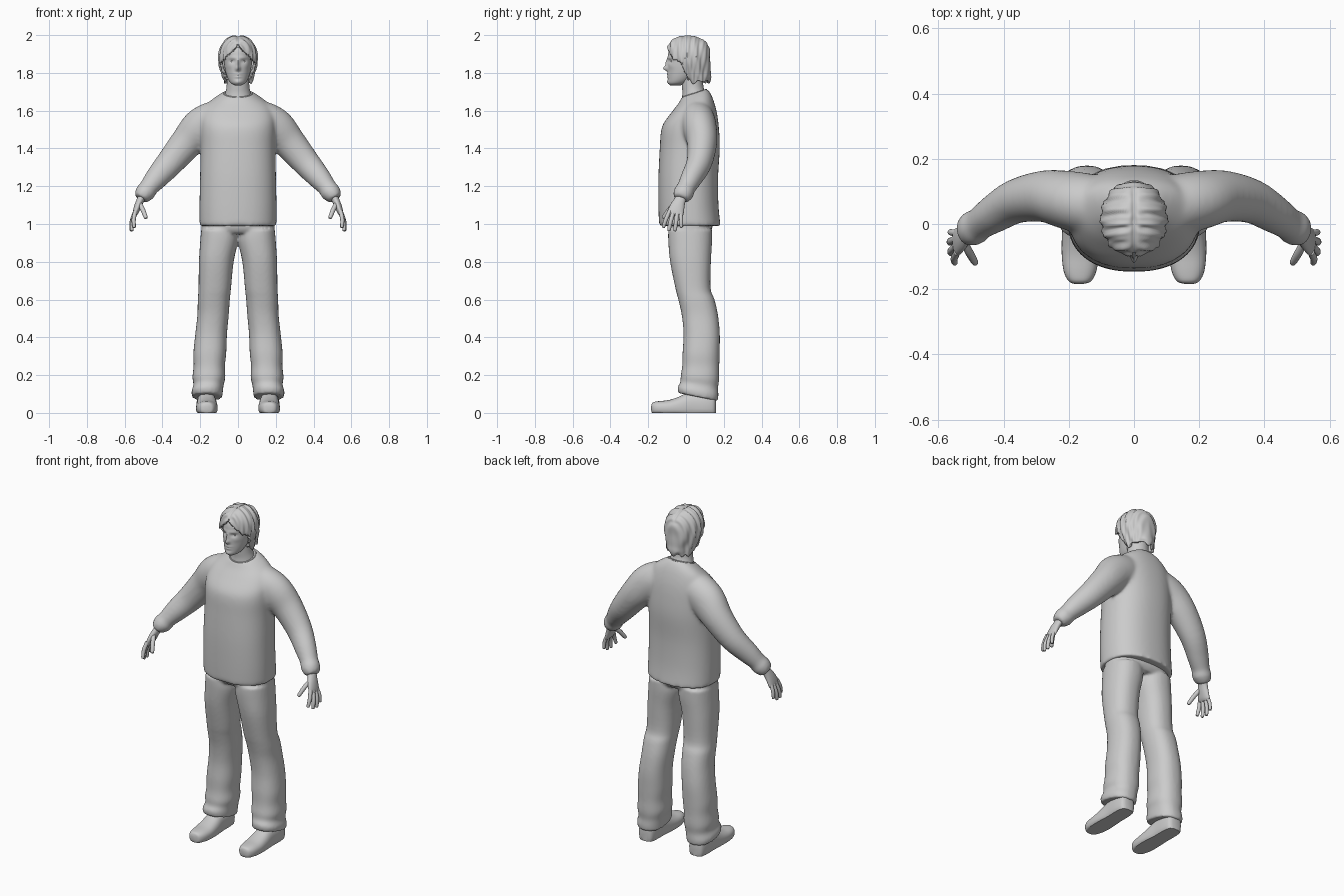
import bpy, bmesh, math
from mathutils import Vector

cube = bpy.data.objects.get("Cube")
if cube:
    bpy.data.objects.remove(cube)

grey = bpy.data.materials.new("plain grey")
grey.use_nodes = True
GREY = (0.6, 0.6, 0.6, 1)
grey.diffuse_color = GREY
grey.node_tree.nodes["Principled BSDF"].inputs["Base Color"].default_value = GREY


def spline(keys, steps):
    """Smooth interpolation through rows of numbers."""
    rows = []
    for i in range(len(keys) - 1):
        a, b, c, d = (keys[max(0, min(len(keys) - 1, i + k))] for k in (-1, 0, 1, 2))
        for s in range(steps):
            t = s / steps
            rows.append([q + 0.5 * t * (r - p + t * (2*p - 5*q + 4*r - w + t * (3*(q - r) + w - p)))
                         for p, q, r, w in zip(a, b, c, d)])
    return rows + [list(keys[-1])]


def loft(bm, keys, sides=32, steps=4, power=2.0, ref=None, warp=None, flip=1):
    """Skin rings (x, y, z, width, depth); flat rings, or across the path if ref is given."""
    rows = spline(keys, steps)
    rings = []
    for i, (x, y, z, ra, rb) in enumerate(rows):
        u, v = Vector((1, 0, 0)), Vector((0, 1, 0))
        if ref:
            t = Vector(rows[min(i + 1, len(rows) - 1)][:3]) - Vector(rows[max(i - 1, 0)][:3])
            t.normalize()
            v = Vector(ref)
            v = (v - t * v.dot(t)).normalized()
            u = v.cross(t)
        ring = []
        for k in range(sides):
            a = math.tau * k / sides
            c, s = math.cos(a), math.sin(a)
            p = Vector((x, y, z)) + u * (ra * math.copysign(abs(c) ** (2 / power), c)) \
                + v * (rb * math.copysign(abs(s) ** (2 / power), s))
            if warp:
                p = warp(p)
            ring.append(bm.verts.new((p.x * flip, p.y, p.z)))
        rings.append(ring)
    for r, q in zip(rings, rings[1:]):
        for k in range(sides):
            n = (k + 1) % sides
            bm.faces.new((r[k], r[n], q[n], q[k]))
    bm.faces.new(rings[0][::-1])
    bm.faces.new(rings[-1])


def finish(bm, name, voxel=0, soften=5, angle=60):
    bmesh.ops.recalc_face_normals(bm, faces=bm.faces)
    mesh = bpy.data.meshes.new(name)
    bm.to_mesh(mesh)
    bm.free()
    obj = bpy.data.objects.new(name, mesh)
    bpy.context.collection.objects.link(obj)
    mesh.materials.append(grey)
    bpy.ops.object.select_all(action='DESELECT')
    obj.select_set(True)
    bpy.context.view_layer.objects.active = obj
    if voxel:
        # Fuse overlapping pieces into one cloth surface
        remesh = obj.modifiers.new("fuse", 'REMESH')
        remesh.mode = 'VOXEL'
        remesh.voxel_size = voxel
        remesh.use_smooth_shade = True
        smooth = obj.modifiers.new("soften", 'SMOOTH')
        smooth.factor = 0.5
        smooth.iterations = soften
    bpy.ops.object.shade_smooth_by_angle(angle=math.radians(angle))
    return obj


def ramp(lo, hi, v):
    t = max(0, min(1, (v - lo) / (hi - lo)))
    return t * t * (3 - 2 * t)


# Sweater: body with a sloping neckline, fused with both sleeves
def slope_neck(p):
    return Vector((p.x, p.y, p.z + 0.33 * (p.y - 0.05) * ramp(1.5, 1.69, p.z)))


bm = bmesh.new()
loft(bm, [(0, .02, .99, .204, .163), (0, .013, 1.1, .204, .159), (0, .012, 1.25, .201, .158),
          (0, .02, 1.4, .198, .159), (0, .022, 1.5, .2, .153), (0, .03, 1.57, .195, .135),
          (0, .038, 1.63, .168, .108), (0, .045, 1.67, .118, .083), (0, .045, 1.697, .075, .066)],
     sides=48, power=2.3, warp=slope_neck)
for side in (1, -1):
    loft(bm, [(.06, .05, 1.57, .085, .08), (.13, .06, 1.55, .1, .092), (.2, .073, 1.505, .105, .09),
              (.272, .085, 1.43, .088, .08), (.36, .07, 1.325, .074, .068), (.43, .03, 1.245, .062, .058),
              (.475, 0, 1.19, .05, .05), (.485, -.007, 1.175, .054, .054), (.5, -.017, 1.157, .05, .053),
              (.516, -.027, 1.133, .037, .043)],
         ref=(0, 1, 0), flip=side)
finish(bm, "sweater", voxel=.009, soften=14)

# Collar band
bpy.ops.mesh.primitive_torus_add(major_radius=.074, minor_radius=.005, major_segments=40, minor_segments=8,
                                 location=(0, .045, 1.69), rotation=(math.atan(.33), 0, 0))
collar = bpy.context.object
collar.name = "collar"
collar.scale = (1, .9, 1)
collar.data.materials.append(grey)
bpy.ops.object.shade_smooth_by_angle()


# Trousers: hips fused with two loose legs
def slope_hem(p):
    return Vector((p.x, p.y, p.z - .2 * (p.y - .06) * (1 - ramp(.1, .25, p.z))))


bm = bmesh.new()
loft(bm, [(0, .022, .95, .19, .1), (0, .022, .98, .194, .118), (0, .02, 1.04, .19, .118)], power=2.4)
for side in (1, -1):
    loft(bm, [(.163, .064, .085, .08, .104), (.163, .064, .115, .083, .108), (.156, .07, .15, .08, .1),
              (.154, .074, .19, .087, .102), (.152, .078, .25, .083, .098), (.149, .08, .32, .087, .098),
              (.142, .083, .42, .084, .096), (.132, .073, .52, .083, .096), (.128, .055, .6, .085, .096),
              (.123, .037, .66, .086, .093), (.115, .024, .8, .092, .108), (.1, .022, .91, .1, .116),
              (.1, .022, .97, .095, .116)], power=2.3, warp=slope_hem, flip=side)
finish(bm, "trousers", voxel=.008)


# Shoes with flat soles
def flat_sole(p):
    return Vector((p.x, p.y, max(p.z, 0)))


for side, label in ((1, "left"), (-1, "right")):
    bm = bmesh.new()
    loft(bm, [(.167, -.184, .025, .012, .012), (.167, -.176, .025, .034, .03), (.166, -.145, .025, .05, .037),
              (.165, -.09, .025, .057, .043), (.165, -.03, .03, .056, .056), (.166, .03, .04, .052, .07),
              (.167, .1, .04, .052, .075), (.167, .145, .04, .044, .07), (.167, .158, .04, .025, .045)],
         ref=(0, 0, 1), power=2.4, warp=flat_sole, flip=side)
    finish(bm, label + "_shoe", angle=45)

    # Hand: palm, thumb and four fingers
    bm = bmesh.new()
    loft(bm, [(.495, -.012, 1.165, .022, .03), (.515, -.03, 1.13, .02, .03), (.53, -.045, 1.095, .019, .038),
              (.543, -.055, 1.06, .015, .043), (.548, -.058, 1.045, .009, .038)],
         sides=20, ref=(0, 1, 0), flip=side)
    digits = [((.522, -.055, 1.11), (.504, -.09, 1.075), (.488, -.118, 1.035), .0125),
              ((.543, -.086, 1.07), (.552, -.106, 1.025), (.55, -.119, .985), .011),
              ((.547, -.068, 1.06), (.561, -.082, 1.01), (.562, -.09, .968), .0112),
              ((.547, -.046, 1.06), (.563, -.053, 1.01), (.565, -.058, .967), .011),
              ((.543, -.028, 1.065), (.56, -.026, 1.025), (.564, -.025, .985), .01)]
    for base, mid, tip, r in digits:
        end = Vector(tip) + (Vector(tip) - Vector(mid)) * .12
        loft(bm, [(*base, r, r), (*mid, r, r), (*tip, r * .8, r * .8), (*end, r * .25, r * .25)],
             sides=12, ref=(0, 1, 0), flip=side)
    finish(bm, label + "_hand")

# Neck
bm = bmesh.new()
loft(bm, [(0, .045, 1.64, .078, .07), (0, .043, 1.69, .068, .062), (0, .035, 1.73, .06, .057),
          (0, .03, 1.8, .058, .058)])
finish(bm, "neck")

# Head: soft bumps (x, z, width, height, push) shape the face
BUMPS = [(0, 1.823, .011, .013, -.022), (0, 1.85, .008, .024, -.012), (.03, 1.862, .015, .01, .009),
         (.028, 1.88, .025, .008, -.004), (0, 1.793, .02, .005, -.006), (0, 1.778, .016, .005, -.006),
         (0, 1.752, .018, .012, -.006), (.045, 1.835, .016, .014, -.003)]


def face(p):
    push = sum(a * math.exp(-((abs(p.x) - x) / w) ** 2 - ((p.z - z) / h) ** 2) for x, z, w, h, a in BUMPS)
    return Vector((p.x, p.y + push * ramp(-.02, -.06, p.y), p.z))


bm = bmesh.new()
loft(bm, [(0, -.055, 1.734, .018, .028), (0, -.043, 1.747, .04, .05), (0, -.025, 1.775, .056, .07),
          (0, -.003, 1.82, .069, .093), (0, .008, 1.87, .075, .104), (0, .014, 1.92, .075, .104),
          (0, .015, 1.96, .058, .08), (0, .015, 1.985, .02, .03)], sides=72, steps=8, warp=face)
finish(bm, "head")

# Eyes
for side, label in ((1, "left"), (-1, "right")):
    bpy.ops.mesh.primitive_uv_sphere_add(segments=16, ring_count=10, radius=.01,
                                         location=(side * .03, -.071, 1.862))
    eye = bpy.context.object
    eye.name = label + "_eye"
    eye.scale.z = .7
    eye.data.materials.append(grey)
    bpy.ops.object.shade_smooth_by_angle()


# Hair: rippled shell with a centre parting and ragged ends, cut open over the face
def strands(p):
    out = Vector((p.x, p.y - .02, (p.z - 1.87) * .6)).normalized()
    wave = math.sin(p.y * 150 + abs(p.x) * 30 + p.z * 25) + .6 * math.sin(p.y * 270 - p.z * 40)
    part = -.007 * math.exp(-(p.x / .008) ** 2) * ramp(1.93, 1.98, p.z)
    ends = .008 * math.sin(p.x * 110 + p.y * 90) * ramp(1.79, 1.75, p.z)
    p = p + out * (.0035 * wave * ramp(0, .04, abs(p.x) + max(0, 1.97 - p.z)) + part)
    return p + Vector((0, 0, ends))


bm = bmesh.new()
loft(bm, [(0, .06, 1.75, .072, .063), (0, .045, 1.775, .08, .084), (0, .03, 1.81, .09, .098),
          (0, .017, 1.86, .102, .114), (0, .014, 1.91, .099, .117), (0, .012, 1.95, .084, .107),
          (0, .008, 1.98, .058, .078), (0, .005, 1.996, .025, .035), (0, .005, 1.998, .004, .006)],
     sides=96, steps=6, warp=strands)
bm.faces.ensure_lookup_table()
gone = [bm.faces[-2]]
for f in bm.faces:
    c = f.calc_center_median()
    if c.y < .01 - .4 * (c.z - 1.77) and c.z < 1.955 - 1.1 * abs(c.x) and f not in gone:
        gone.append(f)
bmesh.ops.delete(bm, geom=gone, context='FACES')
hair = finish(bm, "hair")
shell = hair.modifiers.new("thickness", 'SOLIDIFY')
shell.thickness = .014
shell.offset = -1
